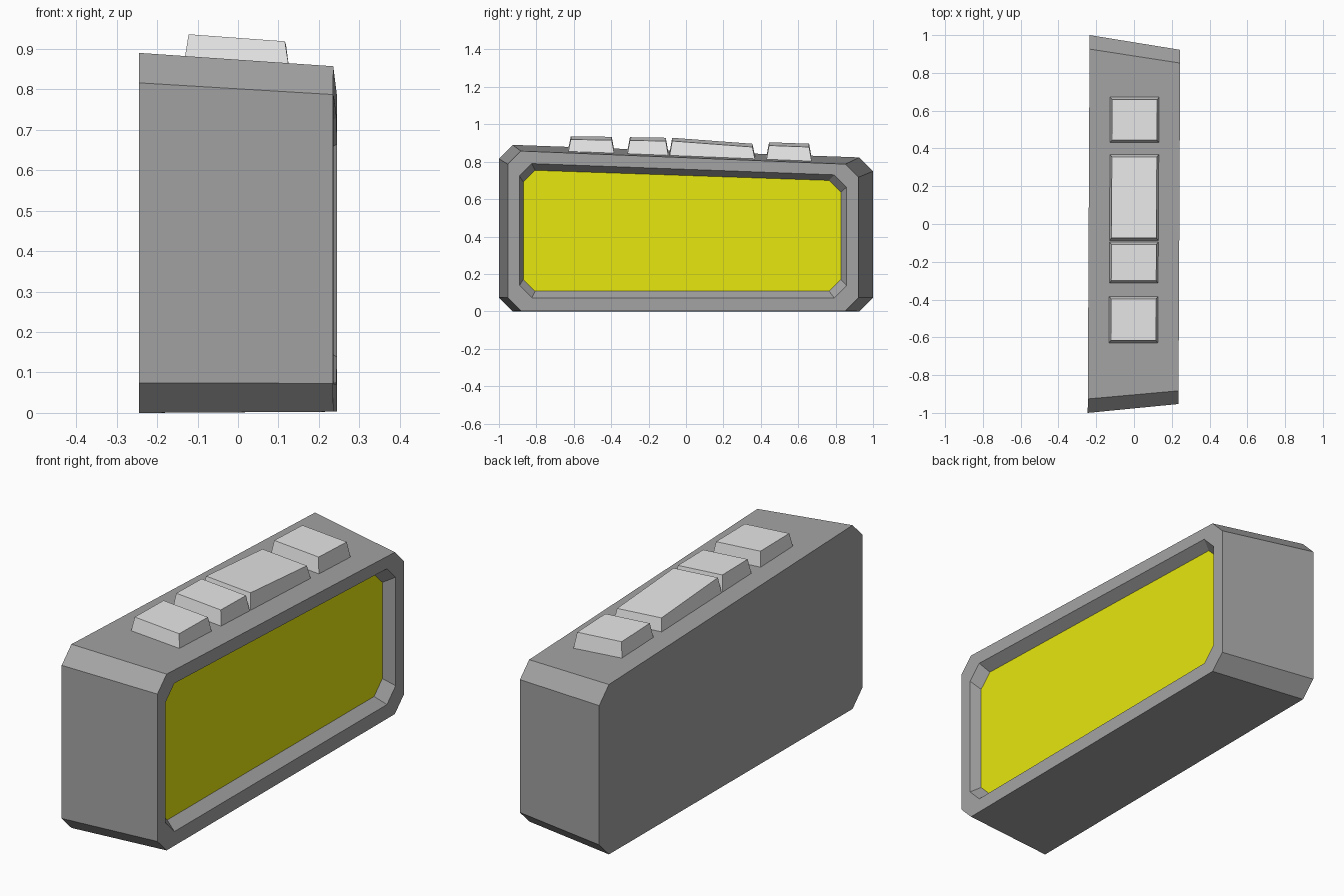
import bpy
import bmesh

cube = bpy.data.objects.get("Cube")
if cube:
    bpy.data.objects.remove(cube)


def material(name, color):
    mat = bpy.data.materials.new(name)
    mat.use_nodes = True
    mat.diffuse_color = color
    node = next(n for n in mat.node_tree.nodes if n.type == "BSDF_PRINCIPLED")
    node.inputs["Base Color"].default_value = color
    return mat


casing_grey = material("casing grey", (0.37, 0.37, 0.37, 1))
button_grey = material("button light grey", (0.8, 0.8, 0.8, 1))
screen_yellow = material("screen yellow", (0.8, 0.8, 0.005, 1))


def octagon(x, y0, y1, z0, top0, top1, c):
    """Chamfered panel outline in the plane x, with a sloping top edge."""
    outline = [(y0 + c, z0), (y1 - c, z0), (y1, z0 + c), (y1, top1 - c),
               (y1 - c, top1), (y0 + c, top0), (y0, top0 - c), (y0, z0 + c)]
    return [(x, y, z) for y, z in outline]


def loft(name, loops, mats):
    """Join matching loops with faces, cap both ends; returns the object."""
    bm = bmesh.new()
    # The whole model is turned very slightly, hence the shear along y
    rings = [[bm.verts.new((x + 0.005 * y, y, z)) for x, y, z in loop] for loop in loops]
    for a, b in zip(rings, rings[1:]):
        n = len(a)
        for i in range(n):
            j = (i + 1) % n
            bm.faces.new((a[i], a[j], b[j], b[i]))
    bm.faces.new(rings[0][::-1])
    end = bm.faces.new(rings[-1])
    end.material_index = len(mats) - 1
    bmesh.ops.recalc_face_normals(bm, faces=bm.faces)
    mesh = bpy.data.meshes.new(name)
    bm.to_mesh(mesh)
    bm.free()
    for mat in mats:
        mesh.materials.append(mat)
    obj = bpy.data.objects.new(name, mesh)
    bpy.context.scene.collection.objects.link(obj)
    return obj


# Casing: back panel, front panel, recess rim, and sunken screen
loft("casing_with_screen", [
    octagon(-0.24, -1, 1, 0, 0.89, 0.823, 0.074),
    octagon(0.24, -0.953, 0.922, 0.003, 0.857, 0.787, 0.07),
    octagon(0.24, -0.89, 0.858, 0.072, 0.79, 0.73, 0.066),
    octagon(0.19, -0.87, 0.828, 0.108, 0.754, 0.70, 0.063),
], [casing_grey, screen_yellow])


def casing_top(x, y):
    return 0.89 - 0.0364 * (y + 0.92) - 0.073 * (x + 0.24)


def button(name, y0, y1, top0, top1):
    """Tapered key seated on the sloping casing top."""
    def rect(w, a, b):
        return [(-w, a), (w, a), (w, b), (-w, b)]
    base = [(x, y, casing_top(x, y) - 0.004) for x, y in rect(0.13, y0, y1)]
    inset = 0.014
    top = []
    for x, y in rect(0.119, y0 + inset, y1 - inset):
        z = top0 if y < (y0 + y1) / 2 else top1
        top.append((x, y, z - 0.073 * (x + 0.119)))
    loft(name, [base, top], [button_grey])


# Row of four buttons
button("button_front", -0.63, -0.383, 0.936, 0.933)
button("button_mid_front", -0.314, -0.094, 0.931, 0.928)
button("button_wide", -0.088, 0.369, 0.928, 0.896)
button("button_back", 0.43, 0.672, 0.904, 0.896)
